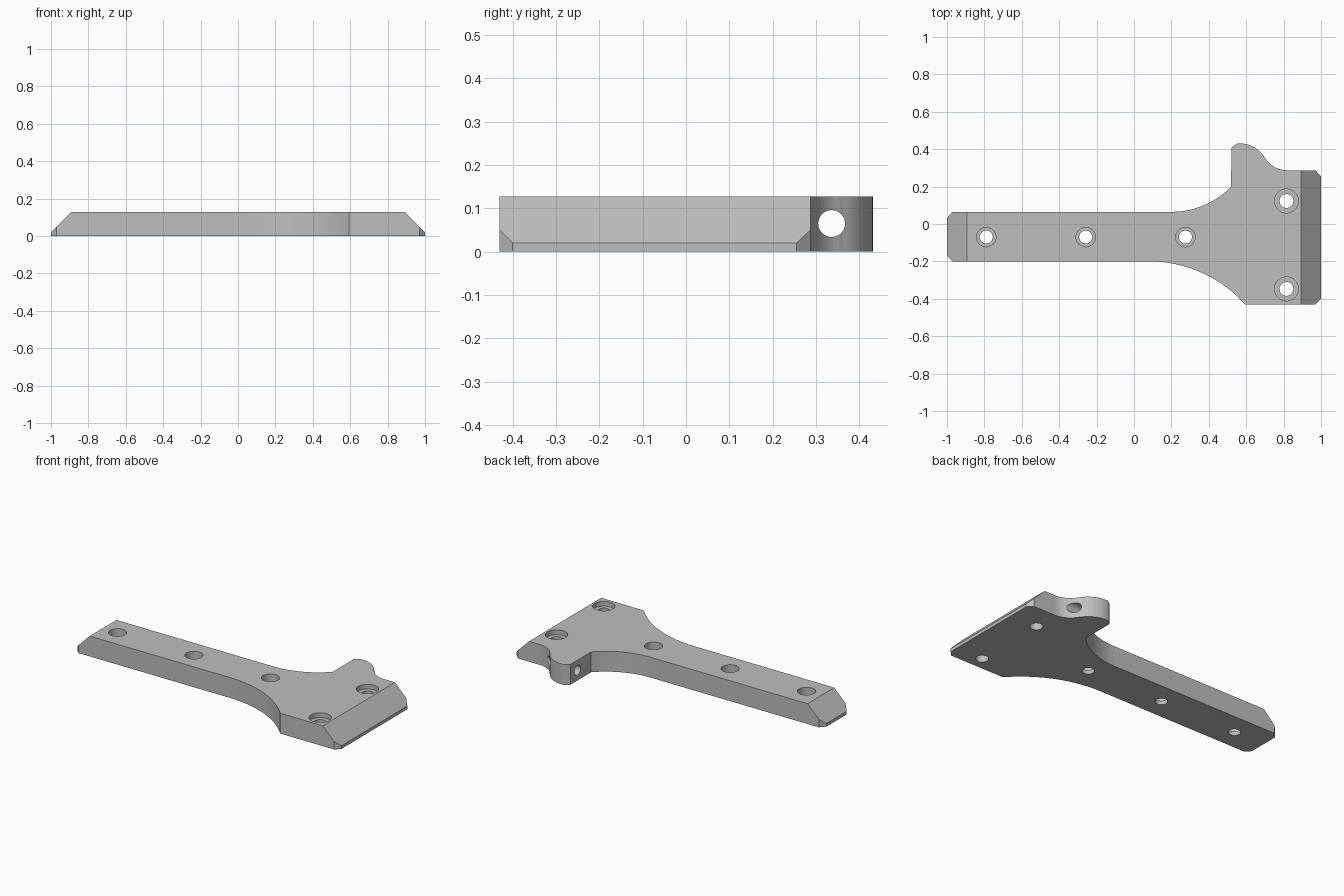
import bpy, bmesh
from math import sin, cos, pi, radians
from mathutils import Vector

if "Cube" in bpy.data.objects:
    bpy.data.objects.remove(bpy.data.objects["Cube"], do_unlink=True)

HEIGHT = 0.128


def arc(cx, cy, r, start, end, steps=20):
    """Points along a circular arc, angles in degrees."""
    angles = [radians(start + (end - start) * i / steps) for i in range(steps + 1)]
    return [(cx + r * cos(a), cy + r * sin(a)) for a in angles]


def add_stepped_hole(bm, x, y, top_r, low_r, ledge_z, sides=40):
    """Counterbored hole volume, turned from a stepped profile."""
    profile = [(low_r, -0.1), (low_r, ledge_z), (top_r, ledge_z), (top_r, HEIGHT + 0.1)]
    rings = [[bm.verts.new((x + r * cos(2 * pi * i / sides), y + r * sin(2 * pi * i / sides), z))
              for i in range(sides)] for r, z in profile]
    bm.faces.new(rings[0][::-1])
    bm.faces.new(rings[-1])
    for low, high in zip(rings, rings[1:]):
        for i in range(sides):
            j = (i + 1) % sides
            bm.faces.new((low[i], low[j], high[j], high[i]))


def add_object(name, bm):
    mesh = bpy.data.meshes.new(name)
    bm.to_mesh(mesh)
    bm.free()
    obj = bpy.data.objects.new(name, mesh)
    bpy.context.collection.objects.link(obj)
    return obj


# Material
grey = bpy.data.materials.new("plain grey")
grey.use_nodes = True
colour = (0.52, 0.52, 0.52, 1)
grey.diffuse_color = colour
grey.node_tree.nodes["Principled BSDF"].inputs["Base Color"].default_value = colour

# Plate outline, counter-clockwise: handle, front flare, head, lobe, back flare
outline = [(-1, -0.17), (-0.97, -0.2)]
outline += arc(0.08, -0.89, 0.69, 90, 41.8)
outline += [(0.595, -0.43), (0.97, -0.43), (1, -0.4), (1, 0.255), (0.97, 0.287)]
outline += arc(0.82, 0.427, 0.14, 270, 210)
outline += arc(0.565, 0.276, 0.155, 30, 95)[1:]
outline += [(0.52, 0.408)]
outline += arc(0.2, 0.512, 0.447, 315.7, 270)
outline += [(-0.97, 0.065), (-1, 0.032)]

bm = bmesh.new()
base = bm.faces.new([bm.verts.new((x, y, 0)) for x, y in outline])
raised = bmesh.ops.extrude_face_region(bm, geom=[base])["geom"]
bmesh.ops.translate(bm, vec=(0, 0, HEIGHT),
                    verts=[v for v in raised if isinstance(v, bmesh.types.BMVert)])

# Sloped ends
for side in (-1, 1):
    cut = bmesh.ops.bisect_plane(
        bm, geom=bm.verts[:] + bm.edges[:] + bm.faces[:], dist=1e-5,
        plane_co=(side * 0.892, 0, HEIGHT), plane_no=Vector((side, 0, 1)).normalized(),
        clear_outer=True)
    rim = [e for e in cut["geom_cut"] if isinstance(e, bmesh.types.BMEdge)]
    bmesh.ops.edgeloop_fill(bm, edges=rim)
bmesh.ops.recalc_face_normals(bm, faces=bm.faces[:])
plate = add_object("mounting_plate", bm)
plate.data.materials.append(grey)

# Screw holes along the handle and in the head, and a cross hole in the lobe
bm = bmesh.new()
for x in (-0.79, -0.258, 0.275):
    add_stepped_hole(bm, x, -0.07, 0.052, 0.035, 0.025)
for y in (0.123, -0.347):
    add_stepped_hole(bm, 0.815, y, 0.064, 0.037, HEIGHT - 0.03)
lobe_hole = bmesh.ops.create_cone(bm, cap_ends=True, segments=40, radius1=0.031,
                                  radius2=0.031, depth=0.8)["verts"]
for v in lobe_hole:
    v.co = (0.7 + v.co.z, 0.336 + v.co.y, 0.065 + v.co.x)
bmesh.ops.recalc_face_normals(bm, faces=bm.faces[:])
cutter = add_object("hole_cutter", bm)
cutter.hide_render = True

# Cut the holes, then drop the cutter
boolean = plate.modifiers.new("holes", "BOOLEAN")
boolean.operation = "DIFFERENCE"
boolean.solver = "EXACT"
boolean.object = cutter
evaluated = plate.evaluated_get(bpy.context.evaluated_depsgraph_get())
plate_mesh = bpy.data.meshes.new_from_object(evaluated)
plate.modifiers.clear()
plate.data = plate_mesh
bpy.data.objects.remove(cutter, do_unlink=True)

# Smooth curved walls with sharp edges
bpy.ops.object.select_all(action="DESELECT")
plate.select_set(True)
bpy.context.view_layer.objects.active = plate
bpy.ops.object.shade_smooth_by_angle(angle=radians(25))
